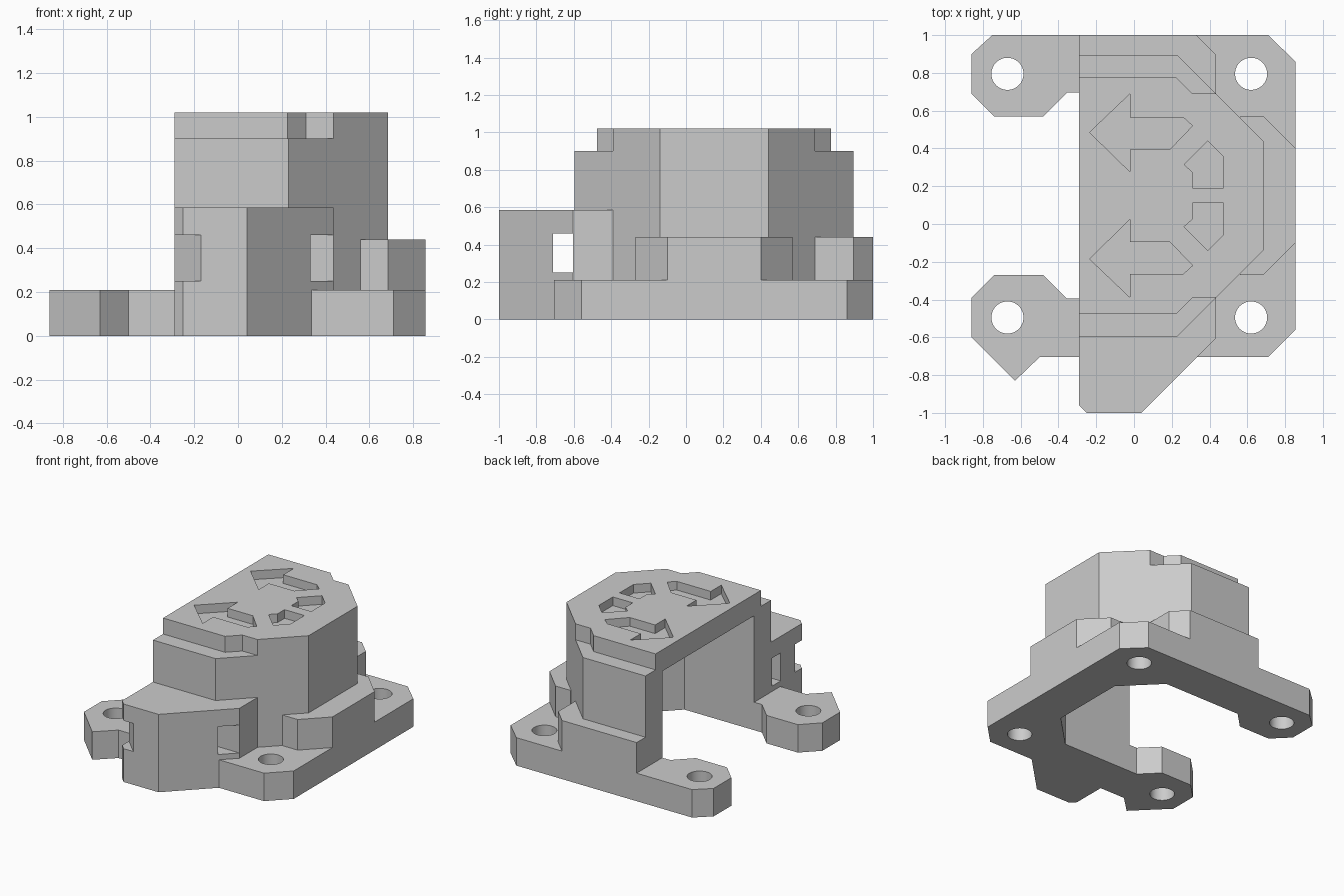
import bpy, bmesh, math

cube = bpy.data.objects.get("Cube")
if cube:
    bpy.data.objects.remove(cube, do_unlink=True)

grey = bpy.data.materials.new("plain_grey")
grey.use_nodes = True
grey.diffuse_color = (0.6, 0.6, 0.6, 1)
grey.node_tree.nodes["Principled BSDF"].inputs["Base Color"].default_value = (0.6, 0.6, 0.6, 1)

MID = 0.15  # y of the symmetry plane of the housing


def mirrored(points):
    """Reflect a plan outline across the housing's symmetry plane."""
    return [(x, 2 * MID - y) for x, y in points][::-1]


def symmetric(half):
    """Close a half outline with its reflection."""
    return half + mirrored(half)


def prism(name, points, z0, z1):
    """Extrude a plan outline from z0 to z1."""
    bm = bmesh.new()
    face = bm.faces.new([bm.verts.new((x, y, z0)) for x, y in points])
    out = bmesh.ops.extrude_face_region(bm, geom=[face])
    top = [v for v in out["geom"] if isinstance(v, bmesh.types.BMVert)]
    bmesh.ops.translate(bm, verts=top, vec=(0, 0, z1 - z0))
    bmesh.ops.recalc_face_normals(bm, faces=bm.faces)
    mesh = bpy.data.meshes.new(name)
    bm.to_mesh(mesh)
    bm.free()
    mesh.materials.append(grey)
    obj = bpy.data.objects.new(name, mesh)
    bpy.context.collection.objects.link(obj)
    return obj


def combine(target, tool, operation):
    """Apply one boolean and discard the tool."""
    mod = target.modifiers.new(operation, "BOOLEAN")
    mod.operation, mod.solver, mod.object = operation, "EXACT", tool
    graph = bpy.context.evaluated_depsgraph_get()
    graph.update()
    mesh = bpy.data.meshes.new_from_object(target.evaluated_get(graph))
    target.modifiers.clear()
    target.data = mesh
    bpy.data.objects.remove(tool, do_unlink=True)


# Base plate with four mounting lugs
housing = prism("mount_housing", [
    (-0.86, 0.9), (-0.75, 1), (-0.29, 1), (0.71, 1), (0.855, 0.86), (0.855, -0.56),
    (0.71, -0.705), (-0.5, -0.705), (-0.63, -0.83), (-0.86, -0.6),
    (-0.86, -0.39), (-0.74, -0.27), (-0.48, -0.27), (-0.355, -0.395),
    (-0.29, -0.395), (-0.29, 0.695), (-0.355, 0.695), (-0.48, 0.57),
    (-0.74, 0.57), (-0.86, 0.69)][::-1], 0, 0.21)

# Tall faceted body and its stepped cap
body = symmetric([(-0.29, 0.895), (0.23, 0.895), (0.685, 0.44)])
cap = symmetric([(-0.29, 0.775), (0.225, 0.775), (0.31, 0.69), (0.435, 0.69), (0.685, 0.44)])
combine(housing, prism("body", body, 0, 0.9), "UNION")
combine(housing, prism("cap", cap, 0.8, 1.02), "UNION")

# Rear shoulder, front cable block and side buttress
combine(housing, prism("rear_shoulder", [
    (-0.29, 0.75), (-0.29, 1), (0.33, 1), (0.435, 0.895), (0.435, 0.6)], 0, 0.44), "UNION")
combine(housing, prism("cable_block", [
    (-0.29, -0.45), (0.435, -0.3), (0.435, -0.605), (0.04, -1), (-0.25, -1), (-0.29, -0.96)],
    0, 0.585), "UNION")
buttress = symmetric([(0.56, 0.57), (0.685, 0.57), (0.855, 0.4)])
combine(housing, prism("buttress", buttress, 0, 0.44), "UNION")

# Hollow interior, open below and on the right side
cavity = symmetric([(-0.32, 0.695), (0.29, 0.695), (0.545, 0.44)])
combine(housing, prism("cavity", cavity, -0.1, 0.86), "DIFFERENCE")

# Cable tie slot and relieved corner
combine(housing, prism("tie_slot", [
    (-0.4, -0.71), (0.6, -0.71), (0.6, -0.605), (-0.4, -0.605)], 0.25, 0.46), "DIFFERENCE")
combine(housing, prism("tie_corner", [
    (-0.31, -0.86), (-0.31, -1.02), (-0.15, -1.02)], 0.25, 0.46), "DIFFERENCE")

# Screw holes
for x in (-0.67, 0.62):
    for y in (-0.495, 0.795):
        ring = [(x + 0.085 * math.cos(a * math.tau / 48),
                 y + 0.085 * math.sin(a * math.tau / 48)) for a in range(48)]
        combine(housing, prism("screw_hole", ring, -0.1, 0.4), "DIFFERENCE")

# Shallow recesses in the cap
arrow = [(-0.235, 0.485), (-0.02, 0.69), (-0.02, 0.565), (0.26, 0.565),
         (0.31, 0.52), (0.19, 0.395), (-0.02, 0.395), (-0.02, 0.275)]
pocket = [(0.39, 0.44), (0.475, 0.355), (0.475, 0.19), (0.31, 0.19),
          (0.31, 0.275), (0.265, 0.315)]
for outline in (arrow, pocket):
    for points in (outline, mirrored(outline)):
        combine(housing, prism("recess", points, 0.955, 1.1), "DIFFERENCE")

# Crisp flat faces, smooth hole walls
bpy.ops.object.select_all(action="DESELECT")
housing.select_set(True)
bpy.context.view_layer.objects.active = housing
bpy.ops.object.shade_smooth_by_angle(angle=math.radians(20))
